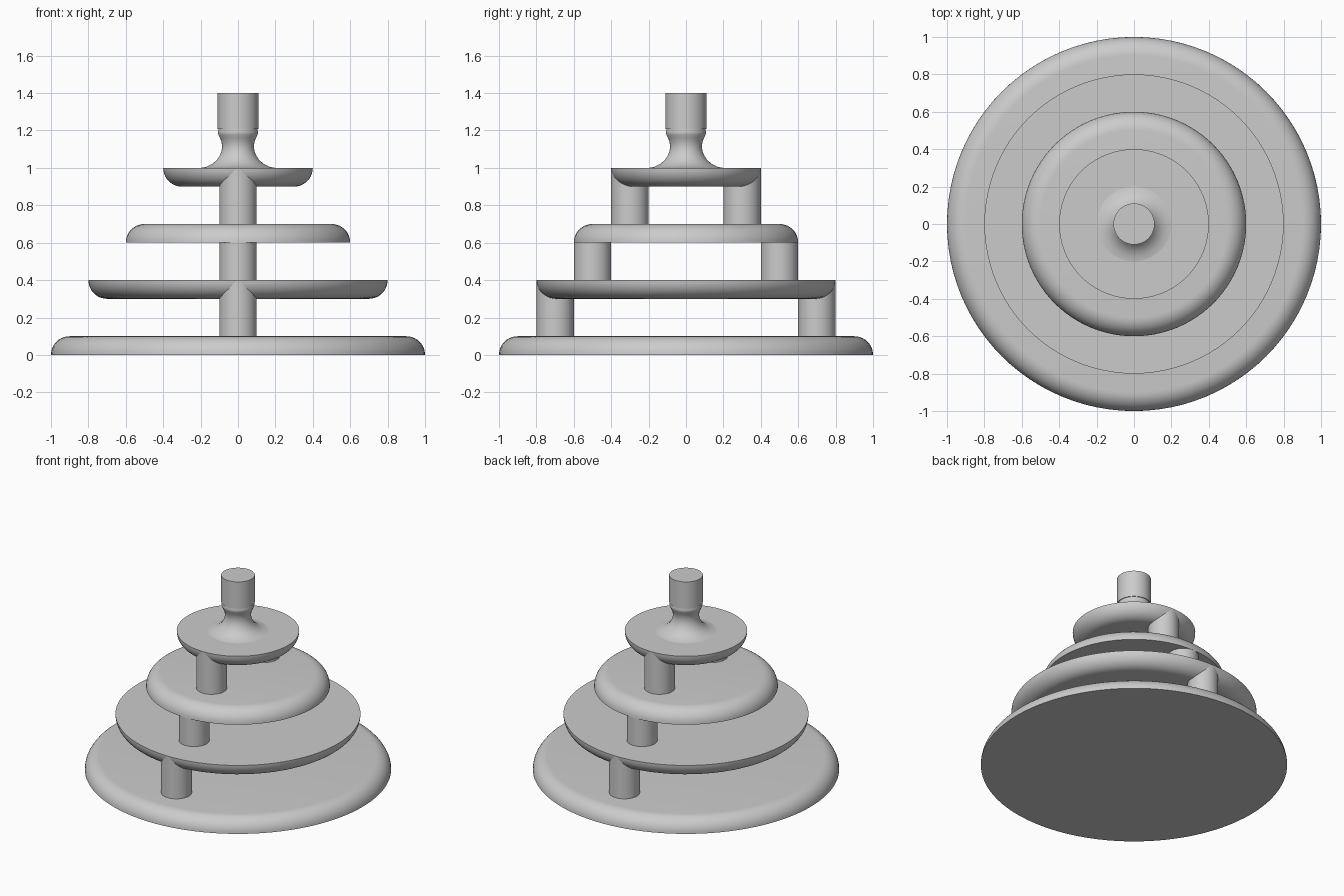
import bpy, bmesh
from math import sin, cos, pi, radians

cube = bpy.data.objects.get("Cube")
if cube:
    bpy.data.objects.remove(cube, do_unlink=True)

grey = bpy.data.materials.new("plain grey")
grey.use_nodes = True
colour = (0.6, 0.6, 0.6, 1)
grey.diffuse_color = colour
grey.node_tree.nodes["Principled BSDF"].inputs["Base Color"].default_value = colour


def lathe(name, profile, location=(0, 0, 0), steps=96):
    """Turn a list of (radius, height) points around a vertical axis."""
    bm = bmesh.new()
    verts = [bm.verts.new((r, 0, z)) for r, z in profile]
    edges = [bm.edges.new(pair) for pair in zip(verts, verts[1:])]
    bmesh.ops.spin(bm, geom=verts + edges, cent=(0, 0, 0), axis=(0, 0, 1),
                   angle=2 * pi, steps=steps)
    bmesh.ops.remove_doubles(bm, verts=bm.verts, dist=1e-5)
    bmesh.ops.recalc_face_normals(bm, faces=bm.faces)
    mesh = bpy.data.meshes.new(name)
    bm.to_mesh(mesh)
    bm.free()
    mesh.materials.append(grey)
    mesh.shade_smooth()
    mesh.set_sharp_from_angle(angle=radians(35))
    obj = bpy.data.objects.new(name, mesh)
    obj.location = location
    bpy.context.collection.objects.link(obj)
    return obj


def disc(name, radius, z, rounded_top, thick=0.1, n=10):
    """Flat disc with a quarter-round on its top or bottom rim."""
    arc = [(radius - thick + thick * cos(i / n * pi / 2), thick * sin(i / n * pi / 2))
           for i in range(n + 1)]
    profile = [(0, 0), (radius, 0)] + arc[1:] + [(0, thick)]
    if not rounded_top:
        profile = [(r, thick - h) for r, h in profile]
    lathe(name, profile, (0, 0, z))


# Stacked tiers, rounded alternately above and below
disc("base_tier", 1.0, 0.0, True)
disc("second_tier", 0.8, 0.3, False)
disc("third_tier", 0.6, 0.6, True)
disc("top_tier", 0.4, 0.9, False)

# Pairs of posts; those under a rounded rim run up through it
for level, y, bottom, top in (("lower", 0.7, 0.1, 0.4),
                              ("middle", 0.5, 0.4, 0.6),
                              ("upper", 0.3, 0.7, 1.0)):
    for side, sign in (("front", -1), ("back", 1)):
        profile = [(0, bottom), (0.1, bottom), (0.1, top), (0, top)]
        lathe(f"{level}_{side}_post", profile, (0, sign * y, 0), 48)

# Flared neck with a small collar, then a plain cylinder knob
lathe("neck", [(0.2, 1.0), (0.17, 1.005), (0.14, 1.02), (0.115, 1.04),
               (0.098, 1.065), (0.088, 1.09), (0.085, 1.115), (0.088, 1.14),
               (0.097, 1.162), (0.105, 1.178), (0.108, 1.19), (0.105, 1.2),
               (0.105, 1.21)], steps=64)
lathe("knob", [(0, 1.208), (0.11, 1.208), (0.11, 1.4), (0, 1.4)], steps=64)
